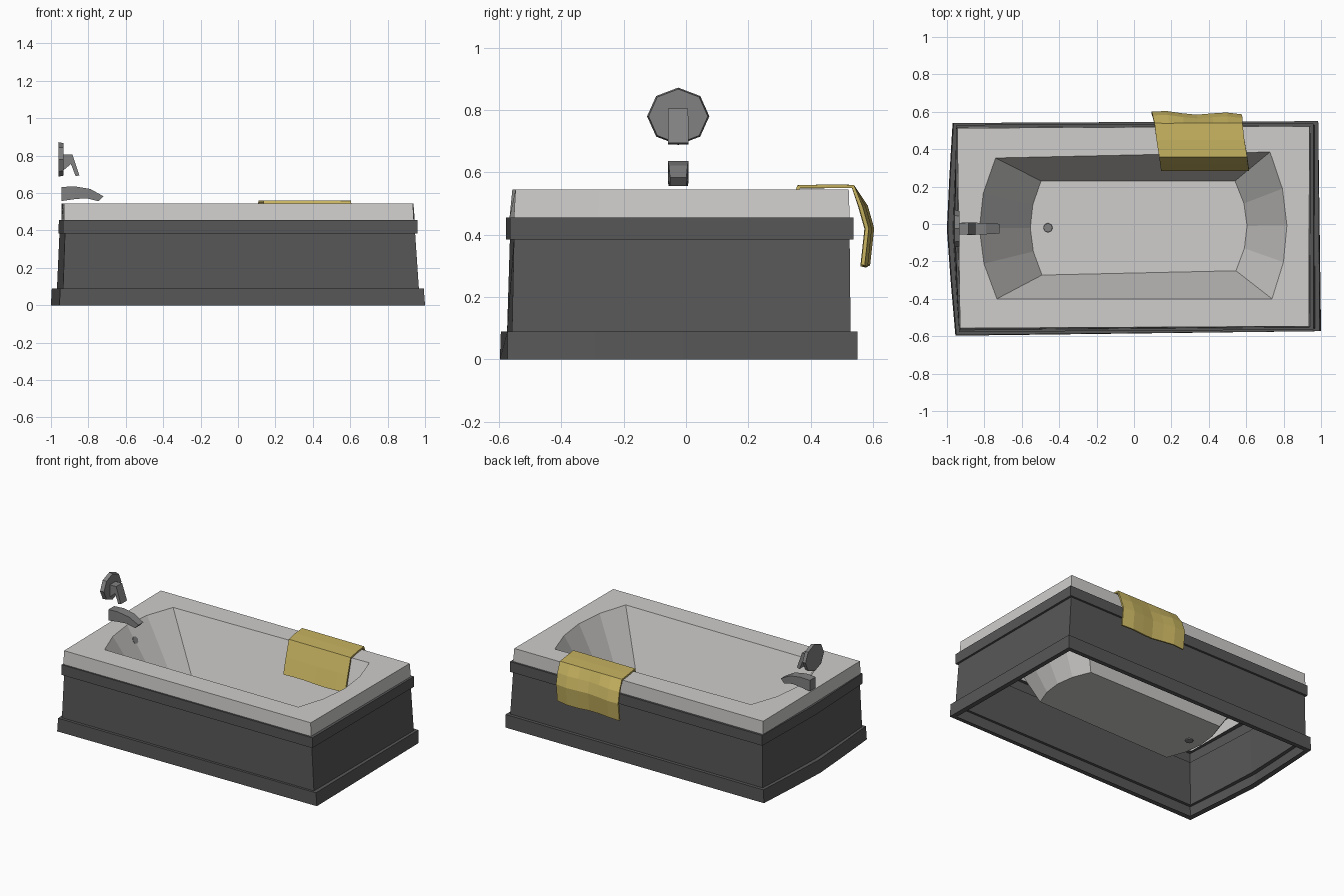
import bpy, bmesh, math
from mathutils import Vector, Matrix

if "Cube" in bpy.data.objects:
    bpy.data.objects.remove(bpy.data.objects["Cube"])


def mat(name, c):
    m = bpy.data.materials.new(name)
    m.diffuse_color = (*c, 1)
    m.use_nodes = True
    m.node_tree.nodes["Principled BSDF"].inputs["Base Color"].default_value = m.diffuse_color
    return m


WHITE = mat("enamel white", (0.62, 0.61, 0.60))
DARK = mat("dark panel", (0.095, 0.095, 0.095))
METAL = mat("grey metal", (0.22, 0.22, 0.22))
GOLD = mat("towel yellow", (0.58, 0.46, 0.12))


def make(name, verts, faces, material, fix=True):
    me = bpy.data.meshes.new(name)
    me.from_pydata([tuple(v) for v in verts], [], faces)
    if fix:
        bm = bmesh.new()
        bm.from_mesh(me)
        bmesh.ops.recalc_face_normals(bm, faces=bm.faces)
        bm.to_mesh(me)
        bm.free()
    me.materials.append(material)
    ob = bpy.data.objects.new(name, me)
    bpy.context.collection.objects.link(ob)
    return ob


def ring(z, bl, br, fr, fl, left=0.0, right=0.0, k=0.55):
    """Ten-point rectangle, clockwise, with bowed left and right ends."""
    bl, br, fr, fl = (Vector((*p, z)) for p in (bl, br, fr, fl))
    bow = ((0.25, k), (0.5, 1), (0.75, k))
    e = [br.lerp(fr, t) + Vector((right * b, 0, 0)) for t, b in bow]
    w = [fl.lerp(bl, t) - Vector((left * b, 0, 0)) for t, b in bow]
    return [bl, br, *e, fr, fl, *w]


def loft(name, rings, material, cap=False):
    n = len(rings[0])
    verts = [v for r in rings for v in r]
    faces = [(i * n + (j + 1) % n, i * n + j, (i + 1) * n + j, (i + 1) * n + (j + 1) % n)
             for i in range(len(rings) - 1) for j in range(n)]
    faces = [f[::-1] for f in faces]
    faces = [f[::-1] for f in faces]
    if cap:
        b = (len(rings) - 1) * n
        faces.append(tuple(reversed(range(b, b + n))))
    return make(name, verts, faces, material, False)


# dark surround: plinth, panel walls and upper trim in one lofted shell
loft("surround_panel", [
    ring(0.00, (-.94, .51), (.955, .52), (.965, -.545), (-.92, -.56), .03),
    ring(0.00, (-.97, .54), (.985, .55), (1.0, -.573), (-.955, -.597), .038),
    ring(0.09, (-.965, .54), (.985, .55), (.993, -.573), (-.95, -.594), .038),
    ring(0.09, (-.945, .518), (.965, .528), (.967, -.558), (-.935, -.574), .028),
    ring(0.385, (-.94, .515), (.945, .525), (.947, -.552), (-.925, -.565), .022),
    ring(0.385, (-.95, .53), (.96, .538), (.96, -.565), (-.935, -.577), .018),
    ring(0.455, (-.95, .53), (.96, .538), (.96, -.565), (-.935, -.577), .015),
    ring(0.455, (-.93, .51), (.93, .515), (.93, -.545), (-.92, -.55)),
], DARK)

# white tub: rim sides, flat rim and sloped basin
loft("bathtub", [
    ring(0.455, (-.945, .515), (.945, .525), (.94, -.552), (-.93, -.566), .005),
    ring(0.545, (-.945, .513), (.938, .522), (.935, -.547), (-.93, -.557)),
    ring(0.545, (-.74, .353), (.727, .385), (.738, -.40), (-.733, -.40), .09, .085, .75),
    ring(0.13, (-.497, .23), (.54, .23), (.545, -.25), (-.492, -.273), .06, .062, .75),
], WHITE, cap=True)


def disc(name, center, axis, r0, r1, depth, squash=1.0):
    """Octagonal disc whose end radii can differ."""
    bm = bmesh.new()
    bmesh.ops.create_cone(bm, cap_ends=True, segments=8, radius1=r0, radius2=r1, depth=depth)
    bmesh.ops.scale(bm, vec=(squash, 1, 1), verts=bm.verts)
    rot = Vector((0, 0, 1)).rotation_difference(Vector(axis)).to_matrix().to_4x4()
    bm.transform(Matrix.Translation(center) @ rot)
    me = bpy.data.meshes.new(name)
    bm.to_mesh(me)
    bm.free()
    me.materials.append(METAL)
    bpy.context.collection.objects.link(bpy.data.objects.new(name, me))


def swept(name, stations, yc):
    """Boxy bar through (top x, top z, bottom x, bottom z, half width) stations."""
    verts = []
    for tx, tz, bx, bz, h in stations:
        verts += [(tx, yc - h, tz), (tx, yc + h, tz), (bx, yc + h, bz), (bx, yc - h, bz)]
    n = len(stations)
    faces = [(i * 4 + j, i * 4 + (j + 1) % 4, i * 4 + 4 + (j + 1) % 4, i * 4 + 4 + j)
             for i in range(n - 1) for j in range(4)]
    faces += [(3, 2, 1, 0), tuple(range(n * 4 - 4, n * 4))]
    make(name, verts, faces, METAL)


# metal fittings
YC = -0.025
swept("spout", [(-.945, .632, -.945, .557, .031), (-.875, .636, -.87, .568, .033),
                (-.79, .622, -.81, .572, .03), (-.72, .583, -.745, .556, .026)], YC)
disc("tap_plate", (-.947, YC, .78), (1, 0, 0), .1, .095, .026, .92)
swept("tap_lever", [(-.935, .805, -.935, .72, .031), (-.885, .805, -.893, .755, .032),
                    (-.848, .695, -.868, .69, .033)], YC)
disc("floor_drain", (-.46, -.02, .132), (0, 0, 1), .026, .024, .02)
disc("overflow_cover", (-.772, -.02, .452), (.83, 0, .55), .026, .024, .02)

# towel draped over the back rim: profile (y, z, x shift) swept with a gentle ripple
profile = [(.29, .345, .035), (.325, .45, .03), (.362, .553, .025), (.45, .554, .01),
           (.535, .554, 0), (.565, .49, -.01), (.585, .42, -.015), (.572, .30, -.015)]
COLS = 6
verts = []
for i in range(COLS + 1):
    t = i / COLS
    ripple = .008 * math.sin(t * 9 + .4) + .006 * (1 - 2 * t)
    for k, (y, z, s) in enumerate(profile):
        yy = y + (ripple if k > 4 else 0)
        zz = z + (.004 * math.sin(t * 7) if k in (0, 7) else 0)
        verts.append((.11 + s + t * (.47 + .01 * (k > 4)), yy, zz))
P = len(profile)
faces = [(i * P + k, i * P + P + k, i * P + P + k + 1, i * P + k + 1)
         for i in range(COLS) for k in range(P - 1)]
towel = make("towel", verts, faces, GOLD, False)
sol = towel.modifiers.new("thickness", 'SOLIDIFY')
sol.thickness = 0.012
sol.offset = 0.2
